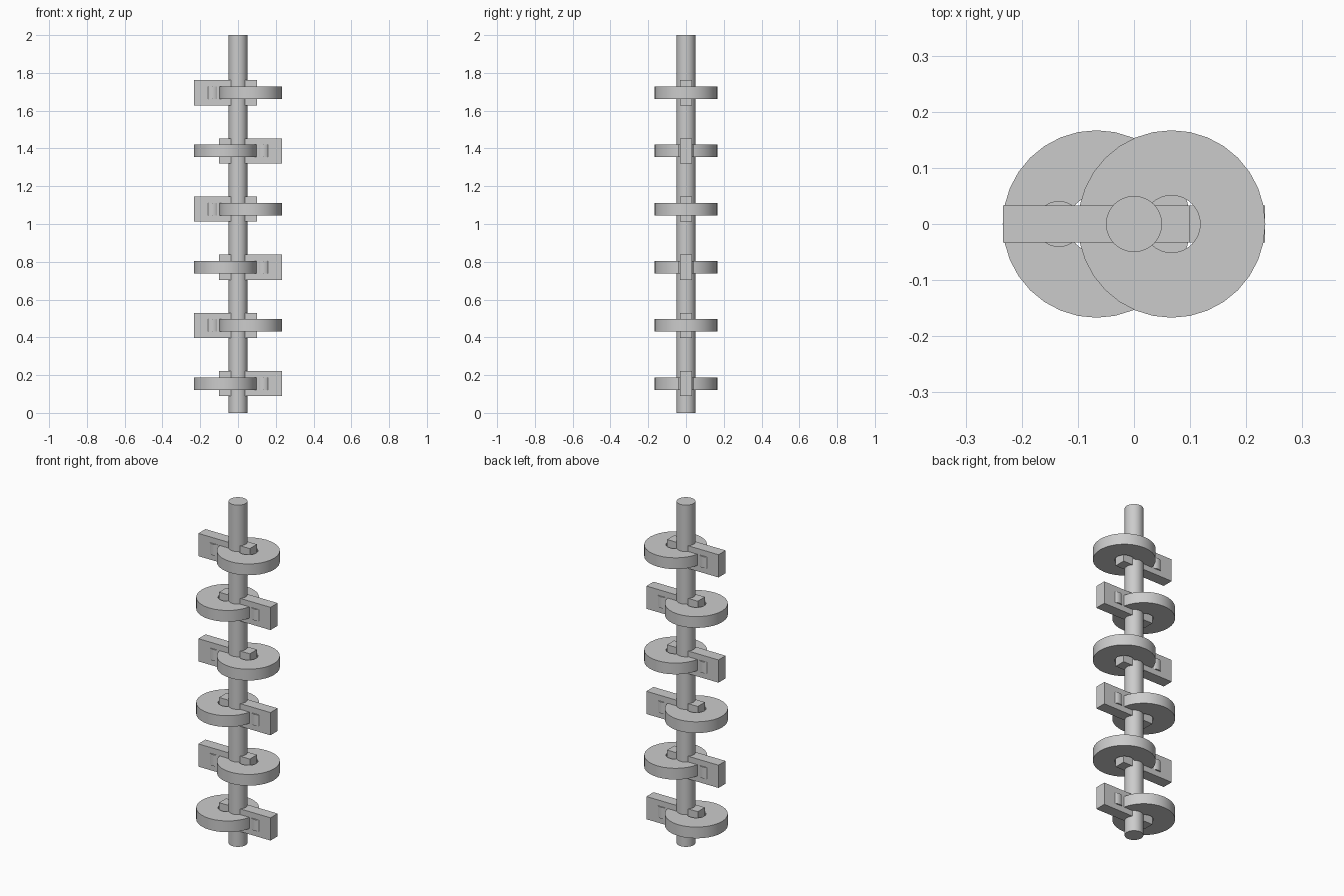
import bpy
import bmesh
from math import pi, radians
from mathutils import Matrix

cube = bpy.data.objects.get("Cube")
if cube:
    bpy.data.objects.remove(cube, do_unlink=True)

GREY = (0.6, 0.6, 0.6, 1)
grey = bpy.data.materials.new("plain grey")
grey.use_nodes = True
grey.diffuse_color = GREY
grey.node_tree.nodes["Principled BSDF"].inputs["Base Color"].default_value = GREY


def finish(name, bm, location, smooth=True):
    """Turn a bmesh into a named grey object."""
    bmesh.ops.recalc_face_normals(bm, faces=bm.faces)
    mesh = bpy.data.meshes.new(name)
    bm.to_mesh(mesh)
    bm.free()
    mesh.materials.append(grey)
    obj = bpy.data.objects.new(name, mesh)
    obj.location = location
    bpy.context.collection.objects.link(obj)
    if smooth:
        bpy.ops.object.select_all(action='DESELECT')
        obj.select_set(True)
        bpy.context.view_layer.objects.active = obj
        bpy.ops.object.shade_smooth_by_angle(angle=radians(30))
    return obj


def cylinder(name, radius, height, location):
    bm = bmesh.new()
    bmesh.ops.create_cone(bm, cap_ends=True, segments=32, radius1=radius,
                          radius2=radius, depth=height)
    return finish(name, bm, location)


def ring(name, inner, outer, height, location):
    """Disc with a round hole, spun from a rectangular section."""
    bm = bmesh.new()
    h = height / 2
    section = [bm.verts.new((r, 0, z)) for r, z in
               ((inner, -h), (outer, -h), (outer, h), (inner, h))]
    edges = [bm.edges.new((section[i], section[(i + 1) % 4])) for i in range(4)]
    bmesh.ops.spin(bm, geom=section + edges, axis=(0, 0, 1), cent=(0, 0, 0),
                   angle=2 * pi, steps=32, use_merge=True)
    bmesh.ops.remove_doubles(bm, verts=bm.verts, dist=0.0001)
    return finish(name, bm, location)


def box(name, size, location):
    bm = bmesh.new()
    bmesh.ops.create_cube(bm, size=1, matrix=Matrix.Diagonal((*size, 1)))
    return finish(name, bm, location, smooth=False)


# Central upright
cylinder("shaft", 0.05, 2, (0, 0, 1))

# Six offset discs with cross bars, alternating side to side
for i in range(6):
    side = 1 if i % 2 else -1
    z = 0.155 + 0.308 * i
    ring(f"disc_{i + 1}", 0.051, 0.167, 0.066, (side * 0.067, 0, z))
    box(f"cross_bar_{i + 1}", (0.333, 0.066, 0.133), (-side * 0.067, 0, z))
    cylinder(f"bar_pin_{i + 1}", 0.041, 0.066, (-side * 0.134, 0, z))
